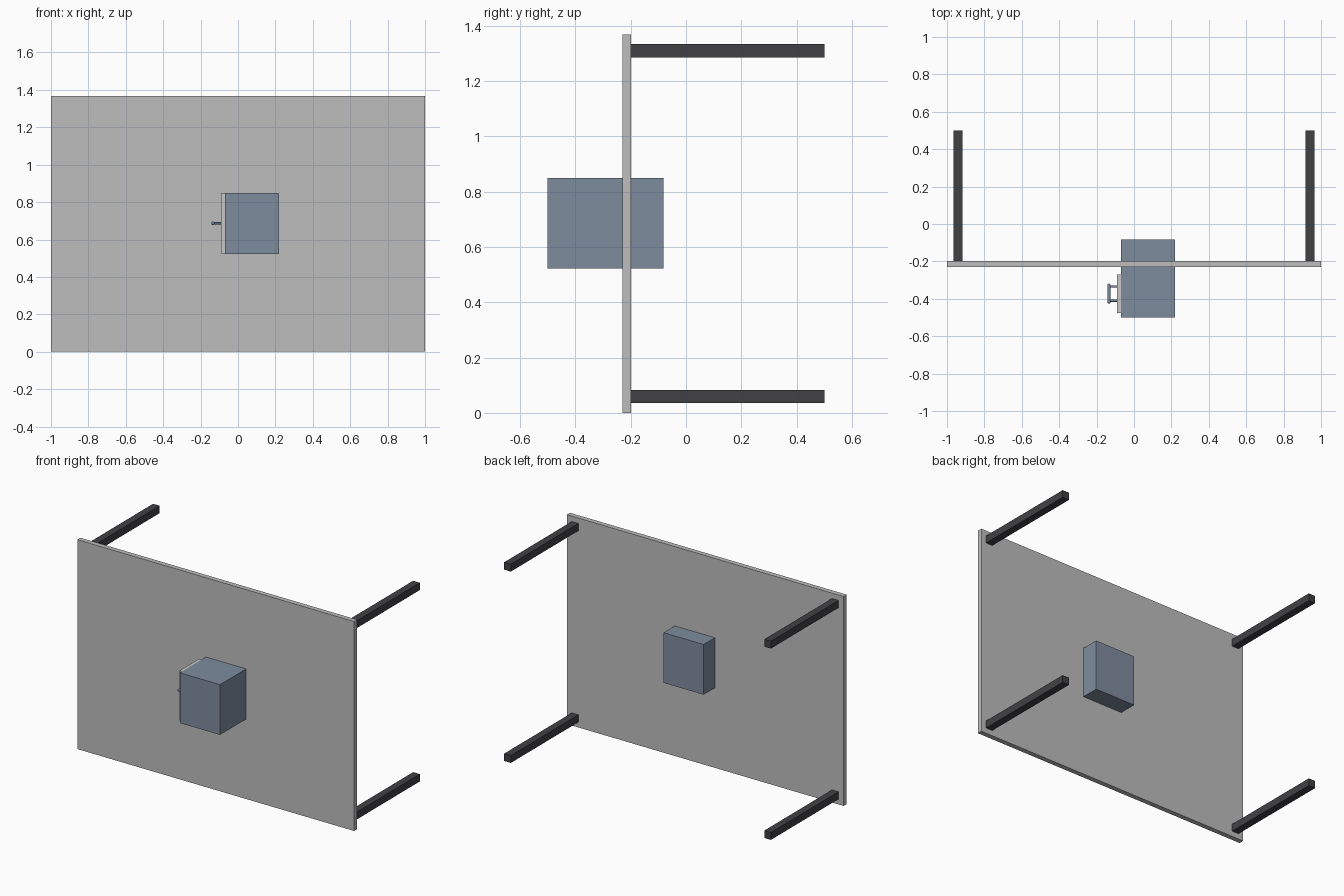
import bpy
from mathutils import Vector

cube = bpy.data.objects.get("Cube")
if cube:
    bpy.data.objects.remove(cube, do_unlink=True)


def material(name, rgb):
    m = bpy.data.materials.new(name)
    m.use_nodes = True
    m.diffuse_color = (*rgb, 1)
    m.node_tree.nodes["Principled BSDF"].inputs["Base Color"].default_value = (*rgb, 1)
    return m


GREY = material("light grey", (0.515, 0.515, 0.515))
PALE = material("pale grey", (0.58, 0.58, 0.57))
BLUE = material("slate blue", (0.21, 0.262, 0.342))
DARK = material("charcoal", (0.053, 0.053, 0.06))


def finish(name, mat):
    ob = bpy.context.object
    ob.name = name
    ob.data.materials.append(mat)
    return ob


def box(name, low, high, mat):
    low, high = Vector(low), Vector(high)
    bpy.ops.mesh.primitive_cube_add(size=1, location=(low + high) / 2)
    bpy.context.object.scale = high - low
    bpy.ops.object.transform_apply(location=False, rotation=False, scale=True)
    return finish(name, mat)


def rod(name, start, end, radius, mat):
    start, end = Vector(start), Vector(end)
    axis = end - start
    bpy.ops.mesh.primitive_cylinder_add(
        vertices=24, radius=radius, depth=axis.length, location=(start + end) / 2,
        rotation=axis.to_track_quat("Z", "Y").to_euler())
    bpy.ops.object.shade_smooth_by_angle()
    return finish(name, mat)


# Upright table top
box("table_top", (-1, -0.23, 0), (1, -0.198, 1.368), GREY)

# Four square legs pointing backwards
for side, sx in (("left", 1), ("right", -1)):
    for level, z in (("lower", 0.059), ("upper", 1.309)):
        x = sx * 0.94
        box(f"{level}_{side}_leg", (x - 0.024, -0.198, z - 0.024),
            (x + 0.024, 0.5, z + 0.024), DARK)

# Cabinet passing through the top
box("cabinet", (-0.07, -0.5, 0.522), (0.22, -0.082, 0.85), BLUE)

# Drawer front on the cabinet's side
box("drawer_front", (-0.09, -0.476, 0.524), (-0.07, -0.27, 0.849), PALE)

# Bar handle on two posts with rounded ends
z = 0.687
for label, y in (("front", -0.41), ("back", -0.334)):
    rod(f"handle_{label}_post", (-0.088, y, z), (-0.134, y, z), 0.006, BLUE)
rod("handle_bar", (-0.134, -0.416, z), (-0.134, -0.328, z), 0.009, BLUE)
for label, y in (("front", -0.416), ("back", -0.328)):
    bpy.ops.mesh.primitive_uv_sphere_add(segments=24, ring_count=12, radius=0.009,
                                         location=(-0.134, y, z))
    bpy.ops.object.shade_smooth()
    finish(f"handle_{label}_cap", BLUE)
